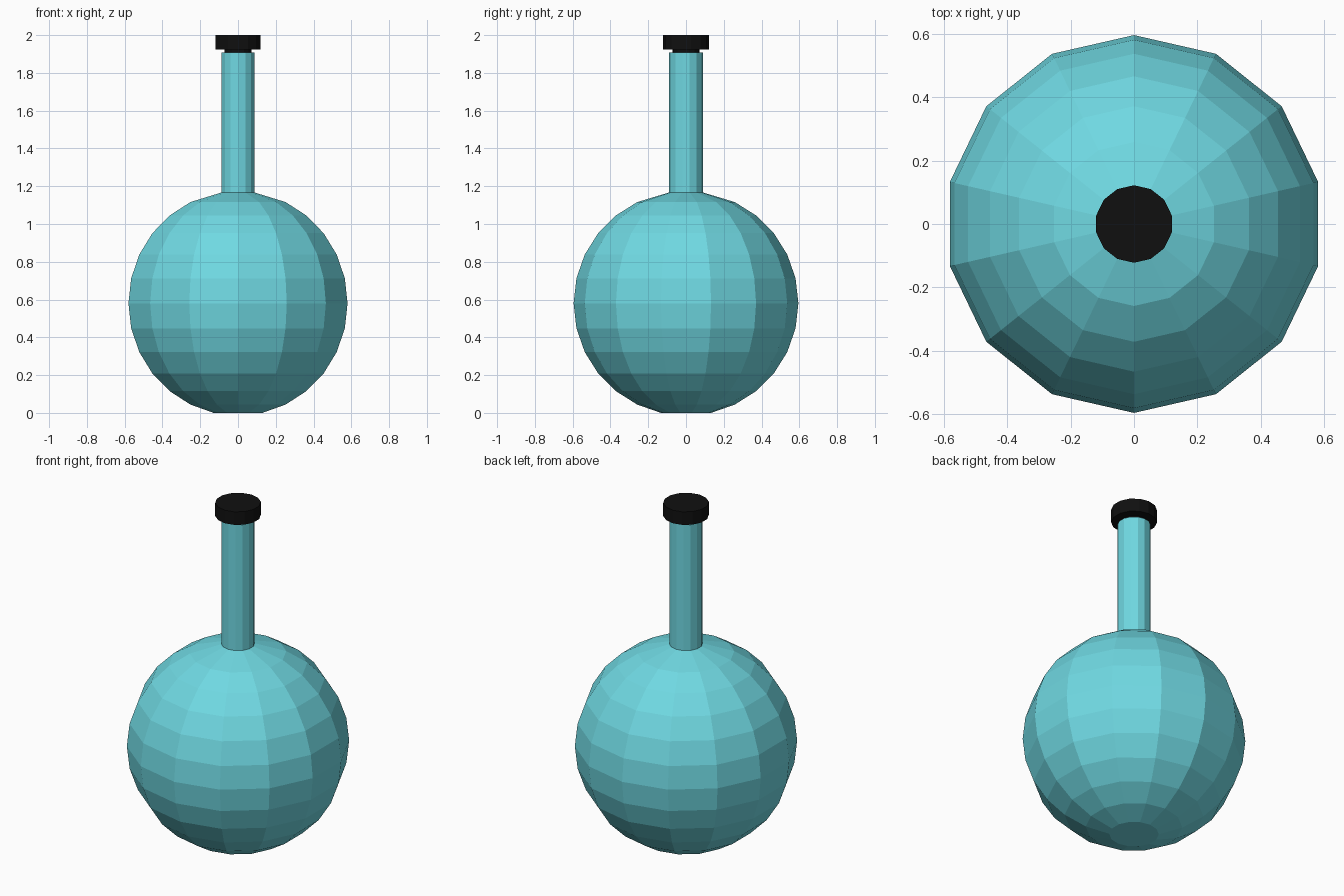
import bpy, bmesh
from math import sin, cos, pi

cube = bpy.data.objects.get("Cube")
if cube:
    bpy.data.objects.remove(cube, do_unlink=True)

SIDES = 14
STEP = pi / SIDES


def material(name, rgb, roughness):
    mat = bpy.data.materials.new(name)
    mat.use_nodes = True
    mat.diffuse_color = (*rgb, 1)
    bsdf = mat.node_tree.nodes["Principled BSDF"]
    bsdf.inputs["Base Color"].default_value = (*rgb, 1)
    bsdf.inputs["Roughness"].default_value = roughness
    return mat


def lathe(name, profile, mat):
    """Revolve (radius, z) points around z, with flat ends and flat faces."""
    bm = bmesh.new()
    rings = []
    for r, z in profile:
        angles = [pi / 2 + 2 * STEP * i for i in range(SIDES)]
        rings.append([bm.verts.new((r * cos(a), r * sin(a), z)) for a in angles])
    for low, high in zip(rings, rings[1:]):
        for i in range(SIDES):
            j = (i + 1) % SIDES
            bm.faces.new((low[i], low[j], high[j], high[i]))
    bm.faces.new(rings[0][::-1])
    bm.faces.new(rings[-1])
    mesh = bpy.data.meshes.new(name)
    bm.to_mesh(mesh)
    bm.free()
    mesh.materials.append(mat)
    obj = bpy.data.objects.new(name, mesh)
    bpy.context.collection.objects.link(obj)
    return obj


glass = material("turquoise glass", (0.16, 0.69, 0.76), 0.5)
black = material("black stopper", (0.005, 0.005, 0.005), 0.6)

# Round flask with a flat base, running up into a straight neck
R = 0.595
CENTRE = R * cos(STEP)
NECK = 0.089
bowl = [(R * sin(STEP * k), CENTRE - R * cos(STEP * k)) for k in range(1, SIDES - 1)]
lathe("flask_body", bowl + [(NECK, 1.167), (NECK, 1.907)], glass)

# Stopper: narrow plug seated in the neck, wide cap above it
PLUG = 0.072
CAP = 0.122
lathe("stopper", [(PLUG, 1.88), (PLUG, 1.923), (CAP, 1.923), (CAP, 2.0)], black)
